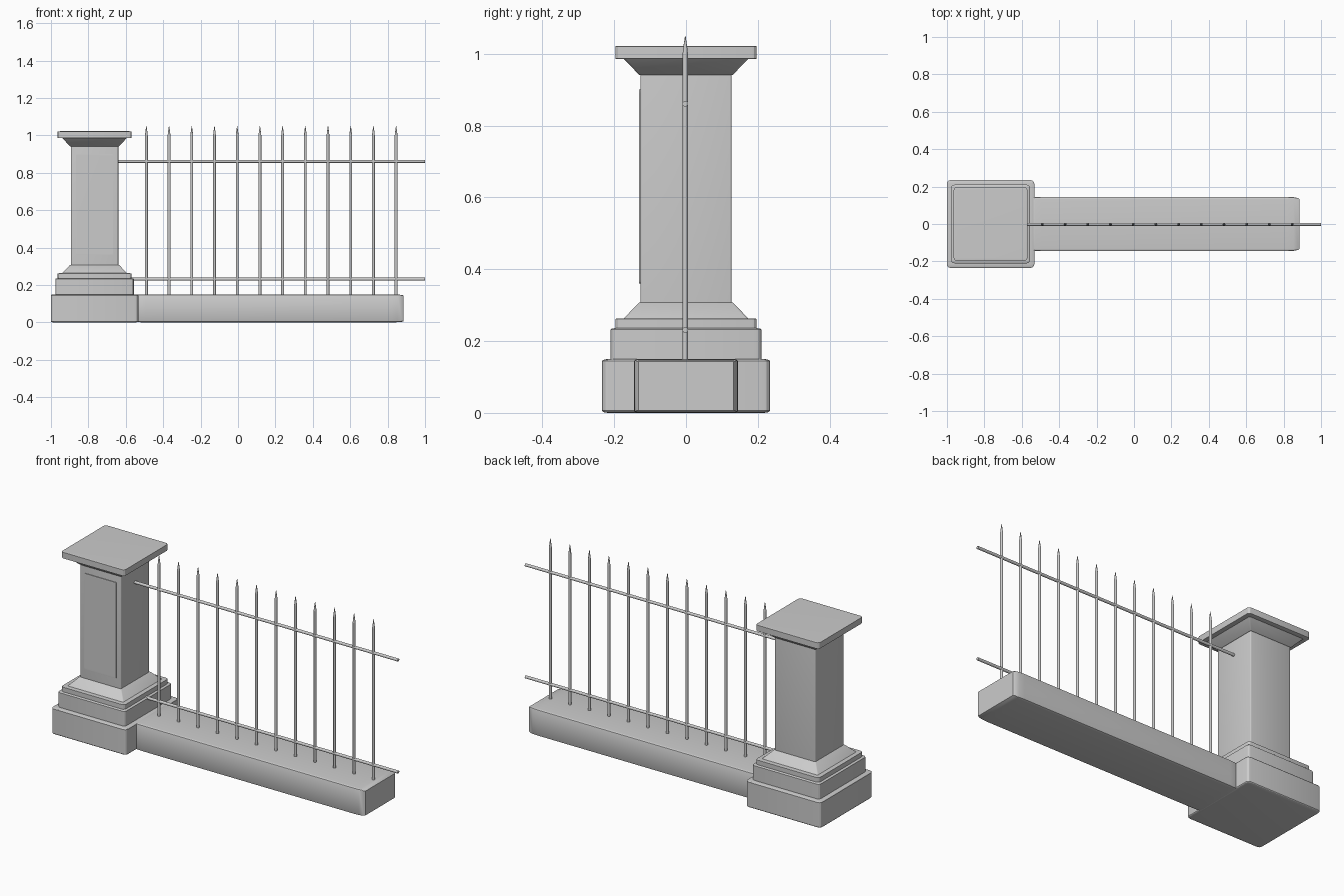
import bpy, bmesh
from mathutils import Matrix, Vector

if "Cube" in bpy.data.objects:
    bpy.data.objects.remove(bpy.data.objects["Cube"])

PX = -0.767   # pillar centre


def finish(name, bm):
    bmesh.ops.recalc_face_normals(bm, faces=bm.faces)
    me = bpy.data.meshes.new(name)
    bm.to_mesh(me)
    bm.free()
    ob = bpy.data.objects.new(name, me)
    bpy.context.collection.objects.link(ob)
    bpy.context.view_layer.objects.active = ob
    ob.select_set(True)
    bpy.ops.object.shade_smooth_by_angle(angle=0.52)
    ob.select_set(False)
    return ob


def block(name, x, y, z, bevel=0.04, taper=(1, 1)):
    """Rounded unit cube stretched to the given ranges; taper = (bottom, top) scale."""
    bm = bmesh.new()
    bmesh.ops.create_cube(bm, size=1)
    bmesh.ops.bevel(bm, geom=bm.edges[:], offset=bevel, segments=3,
                    profile=0.5, affect='EDGES')
    for v in bm.verts:
        t = v.co.z + 0.5
        s = taper[0] * (1 - t) + taper[1] * t
        v.co = Vector(((x[0] + x[1]) / 2 + v.co.x * s * (x[1] - x[0]),
                       (y[0] + y[1]) / 2 + v.co.y * s * (y[1] - y[0]),
                       z[0] + t * (z[1] - z[0])))
    return finish(name, bm)


def pillar_block(name, half, z0, z1, **kw):
    return block(name, (PX - half, PX + half), (-half, half), (z0, z1), **kw)


# Pillar, bottom to top
pillar_block("pillar_base", 0.234, 0.0, 0.15)
pillar_block("pillar_plinth", 0.21, 0.145, 0.236)
pillar_block("pillar_step", 0.197, 0.23, 0.263)
pillar_block("pillar_lower_moulding", 0.176, 0.26, 0.308, bevel=0.02, taper=(1, 0.74))
pillar_block("pillar_shaft", 0.127, 0.28, 0.96, bevel=0.02)
pillar_block("pillar_upper_moulding", 0.176, 0.941, 0.989, bevel=0.02, taper=(0.74, 1))
pillar_block("pillar_cap", 0.197, 0.985, 1.022)

# Shallow raised panel on the front of the shaft
block("pillar_panel", (PX - 0.1, PX + 0.1), (-0.131, -0.12), (0.36, 0.90), bevel=0.02)

# Low wall
block("low_wall", (-0.56, 0.886), (-0.145, 0.145), (0.0, 0.15), bevel=0.045)


# Horizontal rails
def rail(name, z):
    bm = bmesh.new()
    m = Matrix.Translation((0.18, -0.002, z)) @ Matrix.Rotation(1.5707963, 4, 'Y')
    bmesh.ops.create_cone(bm, cap_ends=True, segments=12, radius1=0.008,
                          radius2=0.008, depth=1.64, matrix=m)
    finish(name, bm)


rail("lower_rail", 0.231)
rail("upper_rail", 0.861)

# Pickets: round rod with pointed tip
for i in range(12):
    bm = bmesh.new()
    rings = []
    bmesh.ops.create_circle(bm, cap_ends=True, segments=12, radius=0.0075,
                            matrix=Matrix.Translation((-0.49 + i * 0.1214, -0.002, 0.14)))
    face = bm.faces[:][0]
    centre = Vector((-0.49 + i * 0.1214, -0.002, 0))
    for z, scale in ((1.0, 1.0), (1.025, 0.6), (1.05, 0.1)):
        ext = bmesh.ops.extrude_face_region(bm, geom=[face], use_keep_orig=not rings)
        face = next(g for g in ext["geom"] if isinstance(g, bmesh.types.BMFace))
        rings.append(face)
        for v in face.verts:
            d = v.co - centre
            d.z = 0
            v.co = centre + d.normalized() * 0.0075 * scale + Vector((0, 0, z))
    finish(f"picket_{i + 1}", bm)
